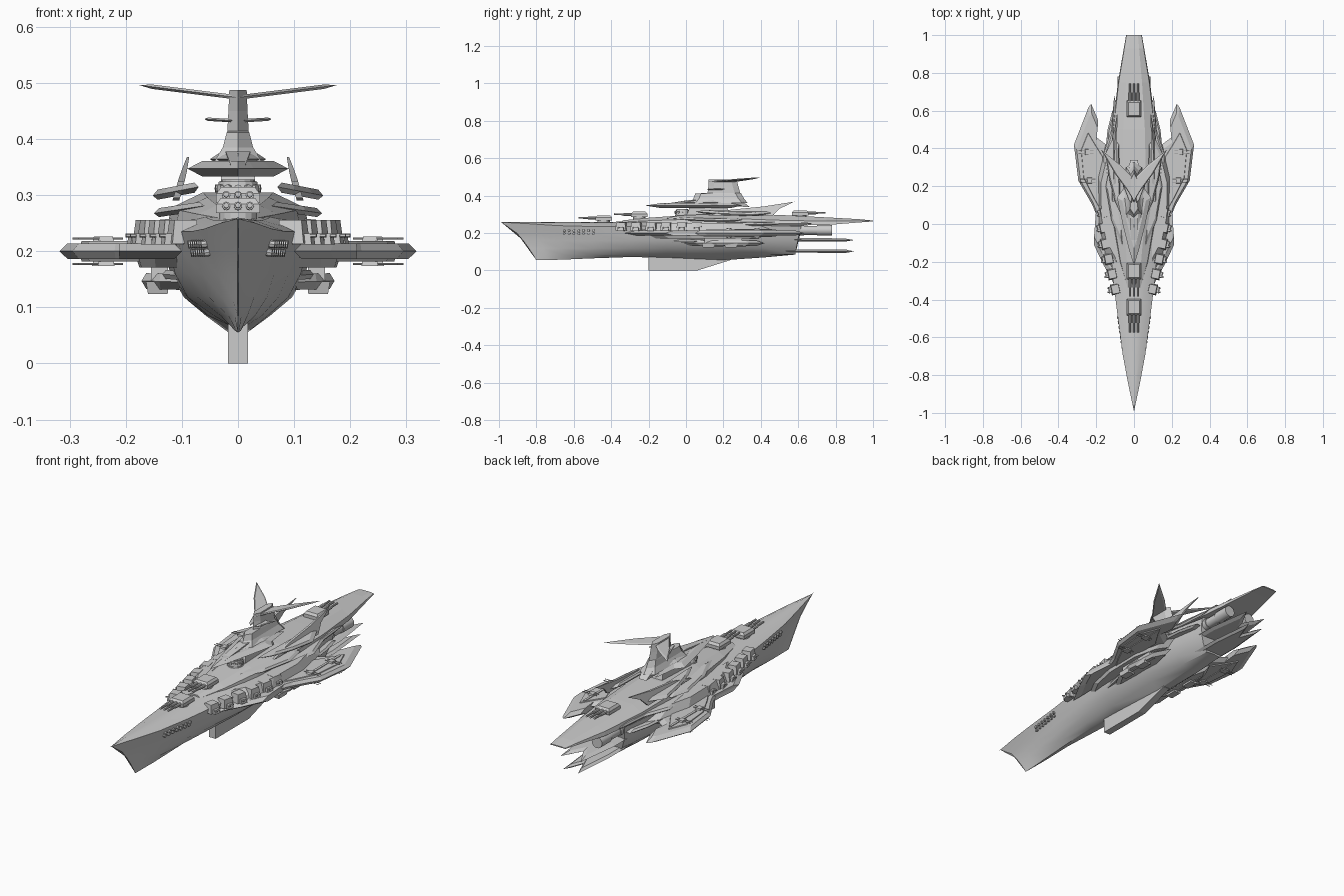
import bpy, bmesh, math
from mathutils import Vector, Matrix

if "Cube" in bpy.data.objects:
    bpy.data.objects.remove(bpy.data.objects["Cube"])


def finish(name, bm, mirror=False, smooth=None):
    if mirror:
        geo = bmesh.ops.duplicate(bm, geom=bm.verts[:] + bm.edges[:] + bm.faces[:])["geom"]
        for v in geo:
            if isinstance(v, bmesh.types.BMVert):
                v.co.x *= -1
    bmesh.ops.recalc_face_normals(bm, faces=bm.faces[:])
    me = bpy.data.meshes.new(name)
    bm.to_mesh(me)
    bm.free()
    ob = bpy.data.objects.new(name, me)
    bpy.context.collection.objects.link(ob)
    if smooth:
        bpy.ops.object.select_all(action='DESELECT')
        ob.select_set(True)
        bpy.context.view_layer.objects.active = ob
        bpy.ops.object.shade_smooth_by_angle(angle=math.radians(smooth))
    return ob


def skin(bm, rings):
    """Join rings of equal length and cap both ends."""
    vs = [[bm.verts.new(p) for p in r] for r in rings]
    n = len(vs[0])
    for a, b in zip(vs, vs[1:]):
        for i in range(n):
            bm.faces.new((a[i], a[(i + 1) % n], b[(i + 1) % n], b[i]))
    bm.faces.new(vs[0])
    bm.faces.new(vs[-1])


def plate(bm, pts, z, t, sx=0, sy=0, inset=.8):
    """Horizontal armour plate with a bevelled knife edge; sx, sy tilt it."""
    cx = sum(p[0] for p in pts) / len(pts)
    cy = sum(p[1] for p in pts) / len(pts)
    rings = []
    for k, h in ((inset, -t), (1, 0), (inset, t)):
        xy = [(cx + (x - cx) * k, cy + (y - cy) * k) for x, y in pts]
        rings.append([(x, y, z + h + sx * abs(x) + sy * y) for x, y in xy])
    skin(bm, rings)


def sym(pts):
    return pts + [(-x, y) for x, y in reversed(pts) if x > 0]


def prism(bm, pts, x0=0, lean=0, zref=0):
    """Upright slab from a (y, z, half width) outline."""
    skin(bm, [[(x0 + lean * (z - zref) + s * w, y, z) for y, z, w in pts] for s in (-1, 1)])


def box(bm, c, size, top=1.0, rot=0):
    m = Matrix.Translation(c) @ Matrix.Rotation(rot, 4, 'Z')
    a, b, h = (s / 2 for s in size)
    skin(bm, [[m @ Vector((x * a * k, y * b * k, zz)) for x, y in ((-1, -1), (1, -1), (1, 1), (-1, 1))]
              for zz, k in ((-h, 1), (h, top))])


def rod(bm, p, q, r1, r2=None, n=10):
    p, q = Vector(p), Vector(q)
    m = Matrix.Translation((p + q) / 2) @ (q - p).to_track_quat('Z', 'Y').to_matrix().to_4x4()
    bmesh.ops.create_cone(bm, cap_ends=True, segments=n, radius1=r1, radius2=r1 if r2 is None else r2,
                          depth=(q - p).length, matrix=m)


# Main hull: y, deck half width, flank half width, deck z, crown z, keel z, stem rake
bm = bmesh.new()
rings = []
for y, w, f, dz, tz, kz, rake in ((-1, .001, .001, .258, .26, .055, .2), (-.86, .032, .014, .25, .26, .056, .12),
                                  (-.7, .060, .038, .24, .258, .058, .04), (-.5, .085, .068, .235, .258, .065, 0),
                                  (-.3, .110, .095, .235, .262, .072, 0), (-.1, .128, .118, .24, .27, .068, 0),
                                  (.2, .135, .127, .24, .28, .055, 0), (.42, .125, .112, .24, .28, .07, 0),
                                  (.63, .095, .085, .235, .28, .088, -.05)):
    half = [(w, dz), (w * .45 + f * .55, .2), (f * .95, .16), (f * .76, .118), (f * .45, .085), (f * .13, kz)]
    prof = [(0, tz), (w * .5, tz - .003)] + half
    prof += [(-x, z) for x, z in reversed(prof[1:])]
    rings.append([(x, y + rake * max(0, (.26 - z) / .205) ** .6, z) for x, z in prof])
skin(bm, rings)
finish("main_hull", bm, smooth=25)

# Keel fin
bm = bmesh.new()
prism(bm, [(-.2, 0, .018), (.06, 0, .018), (.24, .056, .018), (.24, .09, .018), (-.2, .09, .018)])
finish("keel_fin", bm)

# Upper deck and long stern blade: y, half width, bottom z, top z
bm = bmesh.new()
skin(bm, [[(-w, y, b), (w, y, b), (w * .95, y, b + (t - b) * .5), (w * .5, y, t), (-w * .5, y, t), (-w * .95, y, b + (t - b) * .5)]
          for y, w, b, t in ((-.34, .035, .25, .268), (-.2, .075, .25, .282), (0, .11, .25, .296), (.25, .125, .25, .305),
                             (.5, .115, .24, .297), (.75, .085, .243, .284), (.93, .054, .257, .274), (1, .042, .262, .267))])
finish("upper_deck_and_stern_blade", bm)

# Lower stern blades with notched ends
for i, (z, w, y0) in enumerate(((.168, .085, .3), (.108, .062, .42))):
    bm = bmesh.new()
    plate(bm, sym([(0, y0), (w, y0 + .08), (w, .68), (w * .65, .9), (0, .8)]), z, .009, sy=-.006)
    finish(f"lower_stern_blade_{i}", bm)

# Engines
bm = bmesh.new()
rod(bm, (.06, .45, .215), (.06, .7, .215), .024, n=16)
rod(bm, (.06, .70, .215), (.06, .78, .215), .028, n=16)
rod(bm, (.06, .60, .215), (.06, .63, .215), .028, n=16)
finish("engines", bm, True, 30)

# Side fairings and layered trailing feathers
bm = bmesh.new()
plate(bm, [(.08, -.3), (.15, -.17), (.185, 0), (.19, .25), (.15, .42), (.08, .52)], .213, .042, inset=.72)
finish("side_fairings", bm, True)
bm = bmesh.new()
for pts, z, sx in (([(.06, .0), (.14, .18), (.165, .36), (.12, .5), (.105, .68), (.06, .5)], .262, -.1),
                   ([(.06, .2), (.16, .3), (.14, .5), (.115, .6), (.06, .6)], .205, 0),
                   ([(.06, -.12), (.12, .02), (.15, .2), (.13, .3), (.06, .3)], .29, -.15)):
    plate(bm, pts, z, .008, sx)
finish("armour_feathers", bm, True)

# Main wings with panel seams
bm = bmesh.new()
plate(bm, [(.10, -.33), (.165, -.21), (.212, -.11), (.2, .05), (.22, .1), (.295, .23), (.318, .42), (.24, .62), (.226, .635),
           (.19, .55), (.2, .46), (.12, .4)], .2, .014, inset=.87)
finish("main_wings", bm, True)
bm = bmesh.new()
plate(bm, [(.17, .05), (.21, .12), (.27, .24), (.285, .4), (.245, .5), (.21, .44), (.16, .36)], .2, .018, inset=.9)
box(bm, (.235, .36, .2), (.012, .2, .042))
finish("wing_armour", bm, True)

# Wing gun mounts, above and below
bm = bmesh.new()
for s in (-1, 1):
    for x, y in ((.235, .23), (.245, .38)):
        box(bm, (x, y, .2 + s * .019), (.03, .035, .014), .8)
        for dy in (-.008, .008):
            rod(bm, (x - .03, y + dy, .2 + s * .023), (x + .05, y + dy, .2 + s * .023), .0018, n=6)
finish("wing_guns", bm, True)

# Pods and strakes below the wings
bm = bmesh.new()
plate(bm, [(.10, -.02), (.14, .05), (.172, .16), (.16, .34), (.12, .42), (.09, .3)], .142, .014, .03)
plate(bm, [(.07, -.2), (.11, -.08), (.135, .05), (.10, .2)], .152, .008, .05)
box(bm, (.14, .2, .165), (.03, .2, .04))
for y in (.12, .24):
    box(bm, (.143, y, .135), (.035, .06, .022), 1.2)
    rod(bm, (.143, y, .132), (.143, y + .08, .132), .004, n=6)
finish("under_wing_pods", bm, True)

# Stepped broadside casemates
bm = bmesh.new()
for x, y in ((.098, -.345), (.115, -.265), (.133, -.185), (.15, -.105), (.158, -.02), (.155, .06)):
    box(bm, (x, y, .235), (.05, .058, .042), .8, -.2)
    box(bm, (x + .008, y, .222), (.058, .034, .02), .9, -.2)
    for dy in (-.011, .011):
        rod(bm, (x + .01, y + dy, .228), (x + .042, y + dy - .006, .228), .004, n=6)
finish("broadside_casemates", bm, True)

# Bow tube batteries
bm = bmesh.new()
for i in range(7):
    for z, dx in ((.214, 0), (.199, -.005)):
        y = -.65 + i * .026
        x = .060 + i * .0038 + dx
        rod(bm, (x - .012, y, z), (x + .006, y - .002, z - .002), .007, n=8)
finish("bow_tubes", bm, True)

# Main gun turrets: y, deck z, direction of fire
for i, (y, z, d) in enumerate(((-.44, .258, -1), (-.25, .277, -1), (.61, .285, 1))):
    bm = bmesh.new()
    rod(bm, (0, y, z - .01), (0, y, z + .012), .034, n=16)
    box(bm, (0, y, z + .018), (.078, .088, .016), 1)
    box(bm, (0, y, z + .031), (.078, .088, .012), .78)
    for x in (-.021, 0, .021):
        rod(bm, (x, y + d * .03, z + .022), (x, y + d * .085, z + .023), .0075, n=8)
        rod(bm, (x, y + d * .08, z + .023), (x, y + d * .135, z + .024), .005, n=8)
    finish(f"main_turret_{i}", bm)

# Bridge column in two tiers with round ports
bm = bmesh.new()
for z, r in ((.285, .042), (.312, .038)):
    rod(bm, (0, -.02, z - .012), (0, -.02, z + .012), r, r * .9, 16)
    rod(bm, (0, -.02, z + .01), (0, -.02, z + .016), r * .8, n=16)
    for k in range(-3, 4):
        a = math.radians(k * 28)
        e = Vector((math.sin(a), -math.cos(a), 0))
        c = Vector((0, -.02, z))
        rod(bm, c + e * r * .8, c + e * (r + .003), .007, n=8)
box(bm, (0, .12, .31), (.07, .24, .05), .85)
finish("bridge_column", bm)

# Command canopy: bevelled dart with raised spine
bm = bmesh.new()
dart = sym([(0, -.22), (.028, -.13), (.06, 0), (.09, .14), (.06, .18), (.045, .3), (0, .26)])
plate(bm, dart, .347, .014, sy=0, inset=.7)
prism(bm, [(-.16, .35, .012), (.03, .378, .022), (.3, .372, .026), (.34, .34, .02)])
plate(bm, sym([(0, -.06), (.035, .03), (.05, .14), (.03, .24), (0, .24)]), .364, .01, inset=.7)
finish("command_canopy", bm)

# Tower with flared foot
bm = bmesh.new()
skin(bm, [[(0, a, z), (w, a + .03, z), (w, b - .03, z), (0, b, z), (-w, b - .03, z), (-w, a + .03, z)]
          for z, w, a, b in ((.36, .042, .02, .33), (.385, .027, .04, .31), (.412, .02, .05, .295), (.414, .019, .115, .29),
                             (.45, .017, .12, .28), (.487, .0155, .12, .27))])
finish("tower", bm)

# Tower antennas: tall swept pair and a small pair lower down
bm = bmesh.new()
plate(bm, [(.0, .12), (.03, .17), (.1, .265), (.176, .395), (.07, .31), (0, .24)], .474, .004, .125, inset=.8)
plate(bm, [(.01, .11), (.03, .13), (.06, .21), (.03, .19), (.01, .2)], .432, .003, .06)
finish("tower_antennas", bm, True)

# Raised fins either side of the tower
bm = bmesh.new()
prism(bm, [(.12, .295, .006), (.24, .325, .006), (.42, .343, .005), (.58, .368, .002), (.5, .33, .004), (.46, .29, .006)],
      .108, -.28, .3)
plate(bm, [(.07, .05), (.10, .12), (.132, .24), (.152, .37), (.11, .46), (.08, .42)], .328, .009, -.19)
finish("dorsal_fins", bm, True)
